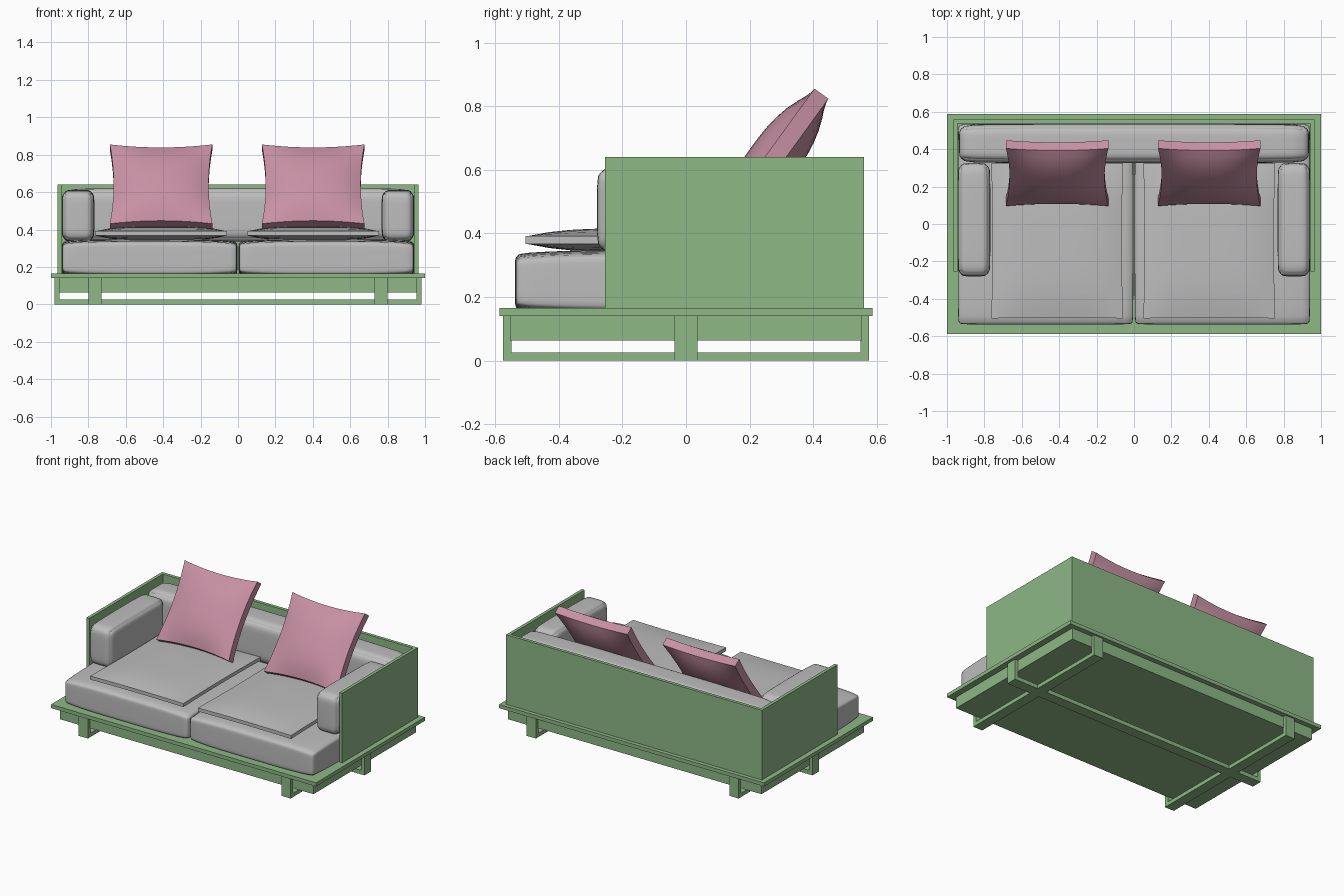
import bpy, bmesh, math
from mathutils import Vector, Matrix

cube = bpy.data.objects.get("Cube")
if cube:
    bpy.data.objects.remove(cube)


def material(name, rgb):
    m = bpy.data.materials.new(name)
    m.use_nodes = True
    m.diffuse_color = (*rgb, 1)
    m.node_tree.nodes["Principled BSDF"].inputs["Base Color"].default_value = (*rgb, 1)
    return m


GREEN = material("sage_green", (0.27, 0.48, 0.24))
GREY = material("light_grey", (0.51, 0.51, 0.51))
PINK = material("dusty_pink", (0.57, 0.28, 0.37))


def finish(bm, name, mat, smooth=False):
    bmesh.ops.recalc_face_normals(bm, faces=bm.faces)
    for f in bm.faces:
        f.smooth = smooth
    me = bpy.data.meshes.new(name)
    bm.to_mesh(me)
    bm.free()
    me.materials.append(mat)
    ob = bpy.data.objects.new(name, me)
    bpy.context.collection.objects.link(ob)
    return ob


def box(name, x0, x1, y0, y1, z0, z1):
    bm = bmesh.new()
    bmesh.ops.create_cube(bm, size=1)
    for v in bm.verts:
        v.co = Vector(((x0 + x1) / 2 + v.co.x * (x1 - x0),
                       (y0 + y1) / 2 + v.co.y * (y1 - y0),
                       (z0 + z1) / 2 + v.co.z * (z1 - z0)))
    return finish(bm, name, GREEN)


def grid_cube(cuts):
    bm = bmesh.new()
    bmesh.ops.create_cube(bm, size=2)
    bmesh.ops.subdivide_edges(bm, edges=bm.edges[:], cuts=cuts, use_grid_fill=True)
    return bm


def block_cushion(name, lo, hi, radius, sag):
    """Rounded box whose faces crown slightly towards their middles."""
    lo, hi = Vector(lo), Vector(hi)
    mid, half = (lo + hi) / 2, (hi - lo) / 2
    bm = grid_cube(13)
    for v in bm.verts:
        # crowd the grid towards the edges, then round them
        u = [math.copysign(1 - (1 - abs(c)) ** 2, c) for c in v.co]
        p = Vector([half[i] * u[i] for i in range(3)])
        core = Vector([max(-half[i] + radius, min(half[i] - radius, p[i])) for i in range(3)])
        off = p - core
        if off.length > 1e-6:
            p = core + off.normalized() * radius
        for i in range(3):
            j, k = (i + 1) % 3, (i + 2) % 3
            p[i] -= sag[i] * u[i] * (u[j] ** 4 + u[k] ** 4) / 2
        v.co = mid + p
    return finish(bm, name, GREY, True)


def pillow(name, mat, centre, half, edge, power, pinch, tilt=0):
    """Stuffed square: thick in the middle, thin rim, drawn-in sides."""
    bm = grid_cube(11)
    for v in bm.verts:
        x, y, z = v.co
        swell = (1 - abs(x) ** power) * (1 - abs(y) ** power)
        v.co = (half[0] * x - pinch * x * (1 - y * y),
                half[1] * y - pinch * y * (1 - x * x),
                z * (edge + (half[2] - edge) * swell))
    bm.transform(Matrix.Translation(centre) @ Matrix.Rotation(tilt, 4, 'X'))
    ob = finish(bm, name, mat, True)
    bpy.context.view_layer.objects.active = ob
    ob.select_set(True)
    bpy.ops.object.shade_smooth_by_angle(angle=math.radians(40))
    ob.select_set(False)
    return ob


# Platform and the skirt below it
box("platform", -1, 1, -0.587, 0.587, 0.14, 0.165)
box("skirt", -0.957, 0.957, -0.553, 0.553, 0.063, 0.14)

# Strap legs: floor runners with upright ends
box("long_runner", -0.98, 0.98, -0.036, 0.036, 0, 0.027)
for s, side in ((1, "left"), (-1, "right")):
    xs = sorted((s * 0.955, s * 0.98))
    box(side + "_leg", *xs, -0.036, 0.036, 0, 0.14)
    xs = sorted((s * 0.73, s * 0.8))
    box(side + "_cross_runner", *xs, -0.575, 0.575, 0, 0.026)
    box(side + "_front_leg", *xs, -0.575, -0.548, 0, 0.14)
    box(side + "_back_leg", *xs, 0.548, 0.575, 0, 0.14)

# Back and side panels
box("back_panel", -0.965, 0.965, 0.538, 0.56, 0.165, 0.64)
for s, side in ((1, "left"), (-1, "right")):
    xs = sorted((s * 0.943, s * 0.965))
    box(side + "_side_panel", *xs, -0.255, 0.538, 0.165, 0.64)

# Seat, arm and back cushions
for s, side in ((1, "left"), (-1, "right")):
    x0, x1 = sorted((s * 0.003, s * 0.942))
    block_cushion(side + "_seat_cushion", (x0, -0.538, 0.145), (x1, 0.535, 0.348),
                  0.02, (0.006, 0.006, 0.024))
    x0, x1 = sorted((s * 0.768, s * 0.942))
    block_cushion(side + "_arm_cushion", (x0, -0.28, 0.335), (x1, 0.325, 0.612),
                  0.035, (0.006, 0.014, 0.012))
block_cushion("back_cushion", (-0.935, 0.325, 0.335), (0.935, 0.535, 0.622),
              0.045, (0.012, 0.012, 0.012))

# Thin seat pads and leaning throw pillows
for side, x in (("left", 0.402), ("right", -0.411)):
    pillow(side + "_seat_pad", GREY, (x, -0.09, 0.379), (0.352, 0.415, 0.037),
           0.012, 4, 0.006)
    pillow(side + "_throw_pillow", PINK, (x, 0.272, 0.627), (0.274, 0.262, 0.08),
           0.027, 2.6, 0.02, math.radians(54))
